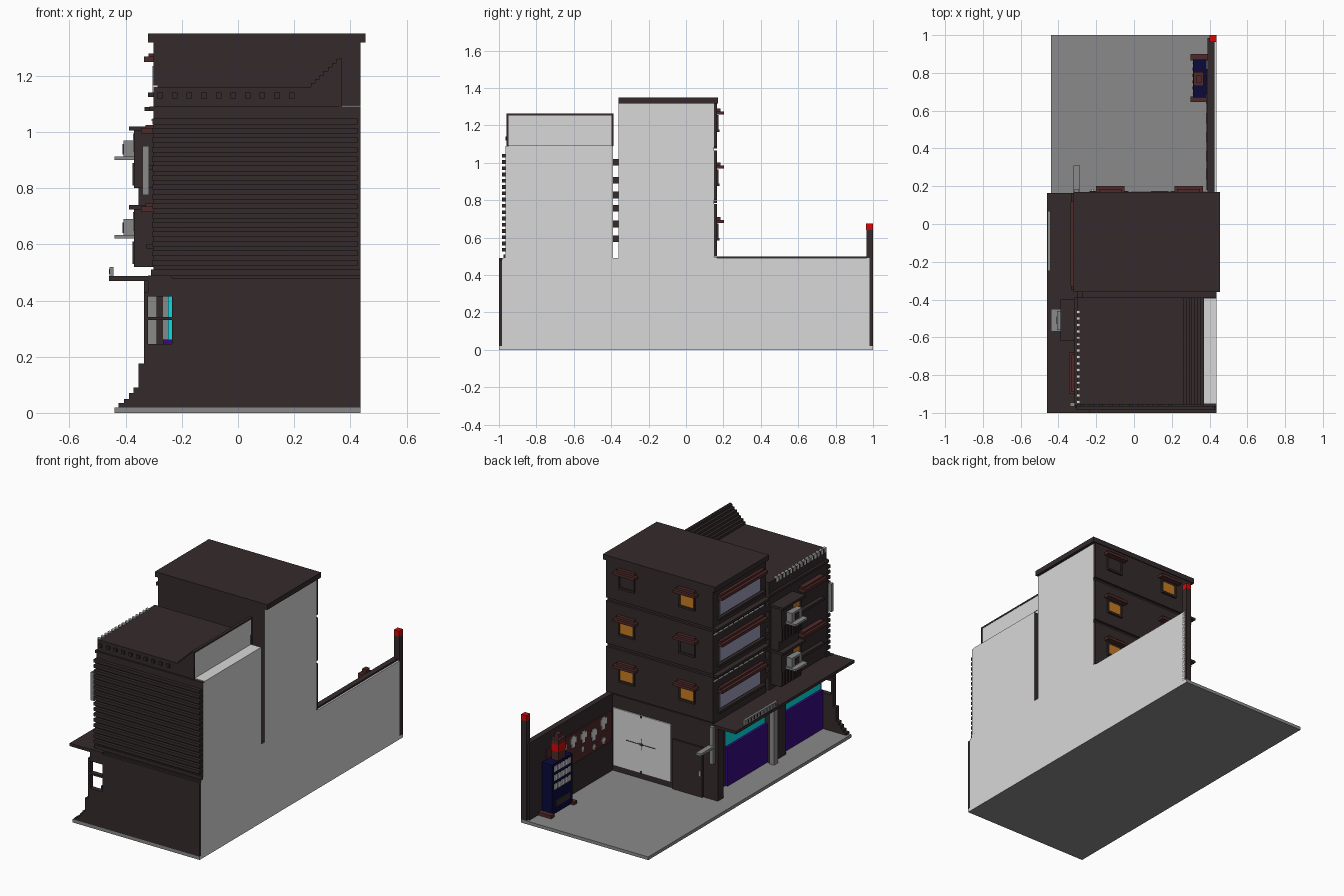
import bpy, bmesh
from mathutils import Matrix, Vector

cube = bpy.data.objects.get("Cube")
if cube:
    bpy.data.objects.remove(cube, do_unlink=True)


def srgb(h):
    c = [int(h[i:i + 2], 16) / 255 for i in (0, 2, 4)]
    return [v / 12.92 if v <= 0.04045 else ((v + 0.055) / 1.055) ** 2.4 for v in c] + [1.0]


def material(name, h):
    m = bpy.data.materials.new(name)
    m.use_nodes = True
    m.diffuse_color = srgb(h)
    node = next(n for n in m.node_tree.nodes if n.type == 'BSDF_PRINCIPLED')
    node.inputs["Base Color"].default_value = srgb(h)
    node.inputs["Roughness"].default_value = 0.9
    return m


DARK = material("dark_brown", "342A2B")
LIGHT = material("light_grey", "D8D8D8")
GREY = material("pavement_grey", "8A8A8A")
BROWN = material("red_brown", "502A29")
ORANGE = material("lit_orange", "C87C20")
PURPLE = material("shutter_purple", "360A82")
TEAL = material("turquoise", "08DCE4")
NAVY = material("navy", "09093C")
RED = material("red", "D80606")
GLASS = material("window_blue_grey", "9A9ABA")


def part(name, mat, *boxes, cap=None):
    """One object from boxes (x0, x1, y0, y1, z0, z1); cap colours its +x faces."""
    bm = bmesh.new()
    for x0, x1, y0, y1, z0, z1 in boxes:
        mtx = Matrix.Translation(Vector((x0 + x1, y0 + y1, z0 + z1)) / 2)
        mtx = mtx @ Matrix.Diagonal((x1 - x0, y1 - y0, z1 - z0, 1))
        bmesh.ops.create_cube(bm, size=1, matrix=mtx)
    bm.normal_update()
    me = bpy.data.meshes.new(name)
    me.materials.append(mat)
    if cap:
        me.materials.append(cap)
        for f in bm.faces:
            f.material_index = int(f.normal.x > 0.9)
    bm.to_mesh(me)
    bm.free()
    ob = bpy.data.objects.new(name, me)
    bpy.context.collection.objects.link(ob)
    return ob


XR = 0.436  # flat right-hand side

# Pavement and ground floor
part("pavement", GREY, (-0.44, XR, -1, 1, 0, 0.02), cap=LIGHT)
part("ground_floor", DARK, (-0.235, XR, -0.985, 0.15, 0.02, 0.49), cap=LIGHT)
part("ground_floor_back_wall", DARK, (-0.3, XR, 0.15, 0.165, 0.02, 0.495), cap=LIGHT)

# Front wall with two open panes in its wing and a stepped foot
part("front_wall", DARK, (-0.235, XR, -1, -0.985, 0.02, 0.48),
     (-0.335, -0.235, -1, -0.97, 0.02, 0.245), (-0.335, -0.235, -1, -0.97, 0.415, 0.43),
     (-0.32, -0.235, -1, -0.97, 0.43, 0.49), (-0.335, -0.235, -1, -0.97, 0.33, 0.342),
     (-0.335, -0.32, -1, -0.97, 0.245, 0.415))
steps = [(-0.425, 0.035), (-0.405, 0.05), (-0.388, 0.07), (-0.372, 0.09), (-0.355, 0.175)]
part("wing_foot_steps", DARK, *[(x, -0.33, -1, -0.97, 0.02, z) for x, z in steps])

# Shop fronts on the street side
for name, y0, y1 in (("front", -0.97, -0.57), ("rear", -0.42, -0.03)):
    part(name + "_shop_shutter", PURPLE, (-0.266, -0.235, y0, y1, 0.02, 0.262))
    part(name + "_shop_sign", TEAL, (-0.25, -0.235, y0, y1, 0.262, 0.44))
part("shop_pillars", DARK, (-0.29, -0.235, -0.57, -0.42, 0.02, 0.47),
     (-0.335, -0.235, 0.11, 0.165, 0.02, 0.47), (-0.25, -0.235, -0.03, 0.11, 0.02, 0.47))
part("pillar_trim", GREY, (-0.268, -0.25, -0.578, -0.57, 0.262, 0.44))
part("street_pole", GREY, (-0.32, -0.29, -0.45, -0.41, 0.02, 0.45))
part("canopy", DARK, (-0.46, -0.235, -1, 0.165, 0.47, 0.488))
part("canopy_sign", GREY, (-0.457, -0.443, -0.25, 0.07, 0.488, 0.52))
part("canopy_sign_slots", DARK, *[(-0.459, -0.457, -0.235 + i * 0.03, -0.228 + i * 0.03, 0.495, 0.513)
                                  for i in range(10)])

# Upper front block with horizontal siding
part("front_block", DARK, (-0.3, XR, -0.965, -0.39, 0.49, 1.09), cap=LIGHT)
part("front_block_roof", DARK, (-0.3, 0.365, -0.955, -0.39, 1.09, 1.16), cap=LIGHT)
part("side_strip", LIGHT, (0.366, XR, -0.95, -0.395, 1.088, 1.094))
part("siding", DARK, *[(-0.305, XR - 0.01, -0.985, -0.96, 0.525 + i * 0.0335, 0.545 + i * 0.0335)
                       for i in range(16)])
part("siding_base", DARK, (-0.31, XR, -0.975, -0.94, 0.488, 0.51))
part("roof_steps", DARK, *[(0.26 + i * 0.015, 0.368, -0.957, -0.39, 1.155, 1.175 + i * 0.0143)
                           for i in range(7)], cap=LIGHT)
part("roof_step_edging", DARK, (0.36, 0.37, -0.957, -0.39, 1.252, 1.262),
     (0.36, 0.37, -0.96, -0.95, 1.09, 1.262), (0.36, 0.37, -0.398, -0.388, 1.09, 1.262))
part("front_roof_blocks", DARK, *[(-0.287 + i * 0.052, -0.267 + i * 0.052, -0.965, -0.95, 1.12, 1.14)
                                  for i in range(10)])
part("roof_edge_teeth", LIGHT, *[(-0.304, -0.285, -0.95 + i * 0.034, -0.935 + i * 0.034, 1.14, 1.168)
                                 for i in range(15)])
part("roof_edge_band", DARK, (-0.315, -0.3, -0.96, -0.39, 1.075, 1.09))

# Balconies, air conditioners and awnings on the street side of the front block
for n, z in (("lower", 0.52), ("upper", 0.8)):
    part(n + "_balcony", DARK, (-0.37, -0.3, -0.61, -0.41, z, z + 0.205),
         (-0.388, -0.3, -0.62, -0.4, z + 0.205, z + 0.22),
         *[(-0.375, -0.37, -0.6 + i * 0.03, -0.59 + i * 0.03, z + 0.01, z + 0.09) for i in range(7)])
    part(n + "_balcony_window", ORANGE, (-0.374, -0.37, -0.585, -0.525, z + 0.13, z + 0.195))
    part(n + "_air_conditioner", GREY, (-0.408, -0.37, -0.56, -0.46, z + 0.105, z + 0.17))
    part(n + "_air_conditioner_fan", DARK, (-0.411, -0.408, -0.53, -0.49, z + 0.12, z + 0.158))
    part(n + "_air_conditioner_shelf", GREY, (-0.44, -0.37, -0.57, -0.45, z + 0.1, z + 0.113))
    part(n + "_front_block_awning", BROWN, (-0.345, -0.3, -0.9, -0.68, z + 0.195, z + 0.215),
         (-0.33, -0.3, -0.89, -0.69, z + 0.215, z + 0.225))
    part(n + "_front_block_sill", DARK, (-0.325, -0.3, -0.9, -0.68, z + 0.065, z + 0.082))
part("balcony_link", DARK, (-0.355, -0.3, -0.6, -0.41, 0.74, 0.8))
part("hanging_sign", GREY, (-0.34, -0.316, -0.965, -0.945, 0.775, 0.95))
part("gap_rungs", DARK, *[(-0.3, -0.27, -0.39, -0.36, z, z + 0.035)
                          for z in (0.575, 0.655, 0.74, 0.81, 0.89, 0.985)])

# Tower: core, floor panels, roof slab
part("tower", DARK, (-0.3, XR, -0.36, 0.15, 0.49, 1.32), cap=LIGHT)
part("tower_back_panels", DARK, *[(-0.3, XR, 0.15, 0.165, a, b)
                                  for a, b in ((0.5, 0.78), (0.8, 1.065), (1.085, 1.32))])
part("tower_roof", DARK, (-0.32, 0.454, -0.36, 0.17, 1.318, 1.35))
part("tower_ledges", DARK, *[(-0.333, -0.3, -0.35, 0.165, z, z + 0.014) for z in (0.785, 1.075)])

# Tower windows, one row per floor
lit = {(0, 0), (0, 1), (1, 1), (2, 0)}
for fl, z in enumerate((0.6, 0.89, 1.18)):
    part(f"street_window_{fl}", GLASS, (-0.305, -0.3, -0.3, 0.1, z - 0.035, z + 0.055))
    part(f"street_awning_{fl}", BROWN, (-0.335, -0.3, -0.33, 0.12, z + 0.07, z + 0.088),
         (-0.318, -0.3, -0.32, 0.11, z + 0.088, z + 0.1))
    part(f"street_sill_{fl}", DARK, (-0.32, -0.3, -0.33, 0.12, z - 0.055, z - 0.04))
    if fl:
        part(f"street_rail_{fl}", LIGHT, *[(-0.308, -0.3, -0.33 + i * 0.05, -0.292 + i * 0.05, z - 0.14, z - 0.134)
                                           for i in range(10)])
    for side, x in enumerate((-0.125, 0.29)):
        part(f"back_window_{fl}_{side}", ORANGE if (fl, side) in lit else DARK,
             (x - 0.045, x + 0.045, 0.165, 0.17, z - 0.002, z + 0.062))
        part(f"back_window_frame_{fl}_{side}", DARK,
             (x - 0.055, x - 0.045, 0.165, 0.175, z - 0.012, z + 0.075),
             (x + 0.045, x + 0.055, 0.165, 0.175, z - 0.012, z + 0.075),
             (x - 0.055, x + 0.055, 0.165, 0.178, z - 0.015, z - 0.002))
        part(f"back_awning_{fl}_{side}", BROWN,
             (x - 0.075, x + 0.075, 0.165, 0.202, z + 0.078, z + 0.095),
             (x - 0.06, x + 0.06, 0.165, 0.185, z + 0.095, z + 0.11))

# Yard side of the ground floor: white gate, door, lamp
part("yard_gate", LIGHT, (-0.015, 0.384, 0.165, 0.172, 0.055, 0.415))
part("yard_gate_seams", DARK, (0.09, 0.29, 0.172, 0.174, 0.233, 0.237),
     (0.186, 0.19, 0.172, 0.174, 0.2, 0.27), (0.182, 0.194, 0.172, 0.174, 0.055, 0.07),
     (0.182, 0.194, 0.172, 0.174, 0.4, 0.415), (0.175, 0.2, 0.172, 0.174, 0.228, 0.242))
part("yard_door", DARK, (-0.235, -0.03, 0.165, 0.176, 0.02, 0.33))
part("door_handle", LIGHT, (-0.225, -0.215, 0.176, 0.184, 0.15, 0.18))
part("wall_lamp", GREY, (-0.32, -0.285, 0.165, 0.31, 0.35, 0.365),
     (-0.315, -0.29, 0.165, 0.185, 0.25, 0.48))

# Yard wall with painted board and corner post
part("yard_wall", DARK, (0.39, 0.425, 0.165, 0.985, 0.02, 0.5))
part("yard_wall_outer_face", LIGHT, (0.425, XR, 0.15, 0.98, 0.02, 0.49))
part("painted_board", BROWN, (0.384, 0.39, 0.18, 0.82, 0.21, 0.4))
marks = []
for y, z, r in ((0.66, 0.34, 0.026), (0.56, 0.352, 0.028), (0.46, 0.345, 0.028), (0.36, 0.32, 0.028),
                (0.265, 0.355, 0.03), (0.47, 0.27, 0.012), (0.36, 0.24, 0.013), (0.265, 0.245, 0.016)):
    marks += [(0.381, 0.384, y - r, y + r, z - r * 0.4, z + r * 0.8),
              (0.381, 0.384, y - r * 0.4, y + r * 0.6, z - r * 1.3, z + r * 1.2)]
part("board_marks", LIGHT, *marks)
part("corner_post", DARK, (0.4, XR, 0.965, 1, 0.02, 0.64))
part("corner_post_light", RED, (0.4, XR, 0.963, 1, 0.64, 0.675))

# Vending machine
part("vending_machine", NAVY, (0.313, 0.385, 0.67, 0.87, 0.03, 0.34))
part("vending_feet", BROWN, (0.3, 0.388, 0.645, 0.675, 0.02, 0.04), (0.3, 0.388, 0.865, 0.9, 0.02, 0.04))
part("vending_goods", LIGHT, *[(0.308, 0.313, 0.69 + i * 0.034, 0.714 + i * 0.034, z, z + 0.034)
                               for i in range(5) for z in (0.18, 0.235, 0.29)])
part("vending_slot", DARK, (0.309, 0.313, 0.7, 0.84, 0.07, 0.11))
part("vending_top_box", BROWN, (0.318, 0.365, 0.732, 0.803, 0.34, 0.395),
     (0.315, 0.368, 0.73, 0.805, 0.44, 0.47), (0.33, 0.358, 0.75, 0.785, 0.47, 0.495))
part("vending_top_light", RED, (0.316, 0.367, 0.731, 0.804, 0.395, 0.44))
